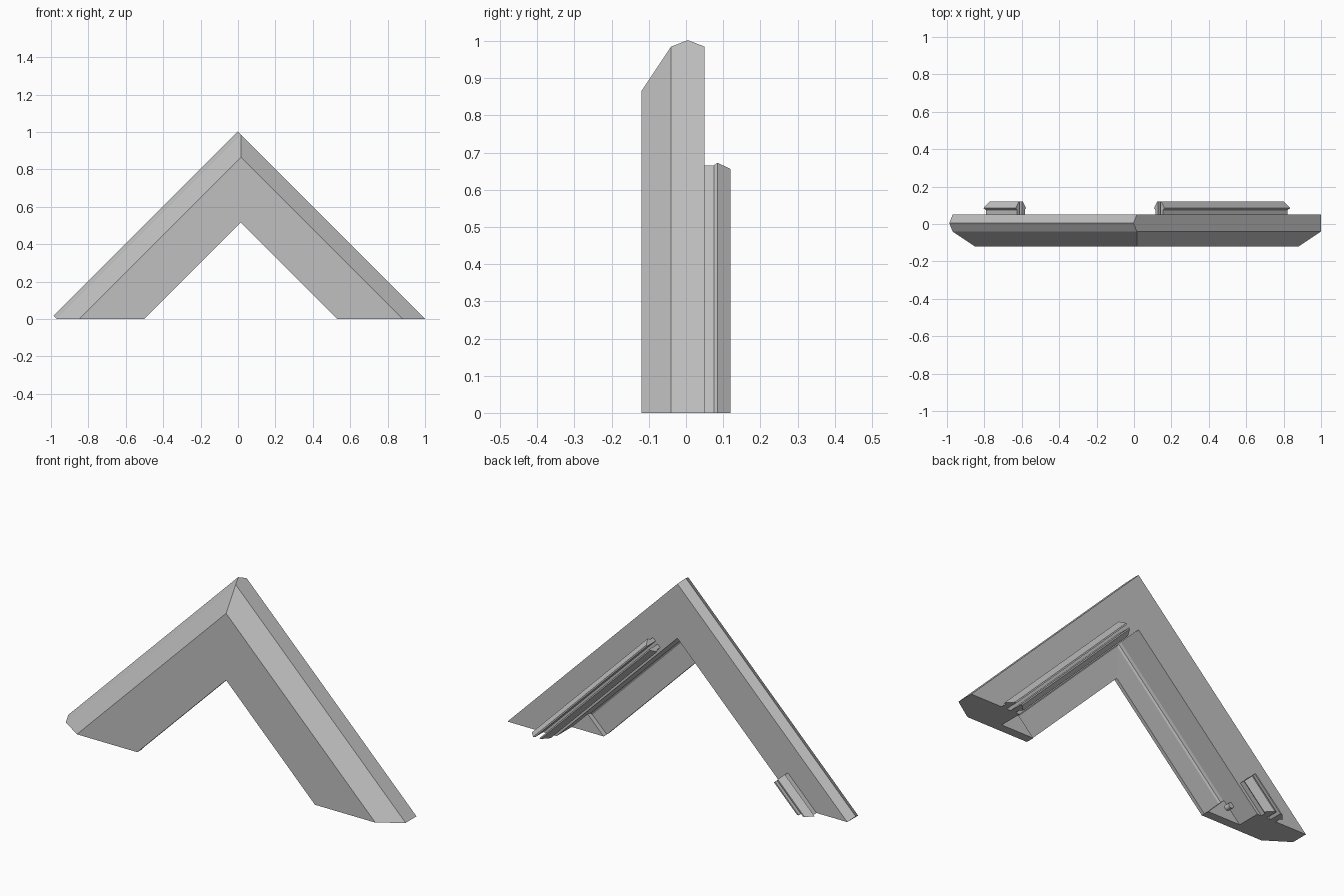
import bpy
import bmesh
from mathutils import Vector

cube = bpy.data.objects.get("Cube")
if cube:
    bpy.data.objects.remove(cube, do_unlink=True)

AXIS = 0.015  # x of the mitre between the two arms

grey = bpy.data.materials.new("light grey")
grey.use_nodes = True
grey.diffuse_color = (0.53, 0.53, 0.53, 1)
grey.node_tree.nodes["Principled BSDF"].inputs["Base Color"].default_value = (0.53, 0.53, 0.53, 1)


def point(side, y, d, t):
    """Arm coordinates: d = distance out from the corner, t = travel up the arm."""
    return Vector((AXIS + side * (d - t) / 2, y, (d + t) / 2))


def loft(name, rings):
    """Skin a row of matching closed rings and cap both ends."""
    bm = bmesh.new()
    rows = [[bm.verts.new(p) for p in ring] for ring in rings]
    n = len(rows[0])
    for a, b in zip(rows, rows[1:]):
        for i in range(n):
            j = (i + 1) % n
            bm.faces.new((a[i], a[j], b[j], b[i]))
    bm.faces.new(rows[0])
    bm.faces.new(rows[-1][::-1])
    bmesh.ops.recalc_face_normals(bm, faces=bm.faces)
    mesh = bpy.data.meshes.new(name)
    bm.to_mesh(mesh)
    bm.free()
    mesh.materials.append(grey)
    obj = bpy.data.objects.new(name, mesh)
    bpy.context.collection.objects.link(obj)
    return obj


def bar(name, side, profile, top, bottom=None):
    """Prism along one arm; without a bottom it is cut off level with the floor."""
    upper = [point(side, y, d, top) for y, d in profile]
    lower = [point(side, y, d, -d if bottom is None else bottom) for y, d in profile]
    return loft(name, [upper, lower])


# Mitred corner trim: thick outer body with a thin front lip
section = [(0.05, 0.985), (-0.04, 0.985), (-0.12, 0.865), (-0.12, 0.515),
           (-0.102, 0.515), (-0.1, 0.68), (-0.094, 0.694), (-0.08, 0.7), (0.05, 0.7)]
loft("corner_trim", [[point(s, y, d, t) for y, d in section
                      for t in [d if s == 0 else -d]] for s in (-1, 0, 1)])

# Pointed tongue along the outside of the right arm
bar("outer_tongue", -1, [(0.05, 0.985), (0.005, 1.02), (-0.04, 0.985)], 0.985, -0.985)

# Barbed snap prongs on the back: a long pair and a short pair
prong = [(0.045, 0.012), (0.045, 0.042), (0.075, 0.042),
         (0.085, 0.055), (0.12, 0.022), (0.12, 0.012)]
for label, side, top in (("long", 1, 0.525), ("short", -1, -0.475)):
    for part, flip in (("outer", 1), ("inner", -1)):
        bar(f"{label}_{part}_prong", side, [(y, 0.765 + flip * w) for y, w in prong], top)

# Triangular gussets where the lip meets each cut end
for label, side in (("left", 1), ("right", -1)):
    corners = [(0.515, -0.515), (0.7, -0.7), (0.7, -0.515)]
    loft(label + "_gusset", [[point(side, y, d, t) for d, t in corners]
                             for y in (-0.11, -0.075)])

# Small locating peg on the right gusset
bpy.ops.mesh.primitive_cylinder_add(vertices=16, radius=0.014, depth=0.06,
                                    location=(-0.61, -0.075, 0.06), rotation=(1.5708, 0, 0))
peg = bpy.context.object
peg.name = "locating_peg"
peg.data.materials.append(grey)
bpy.ops.object.shade_smooth_by_angle()
